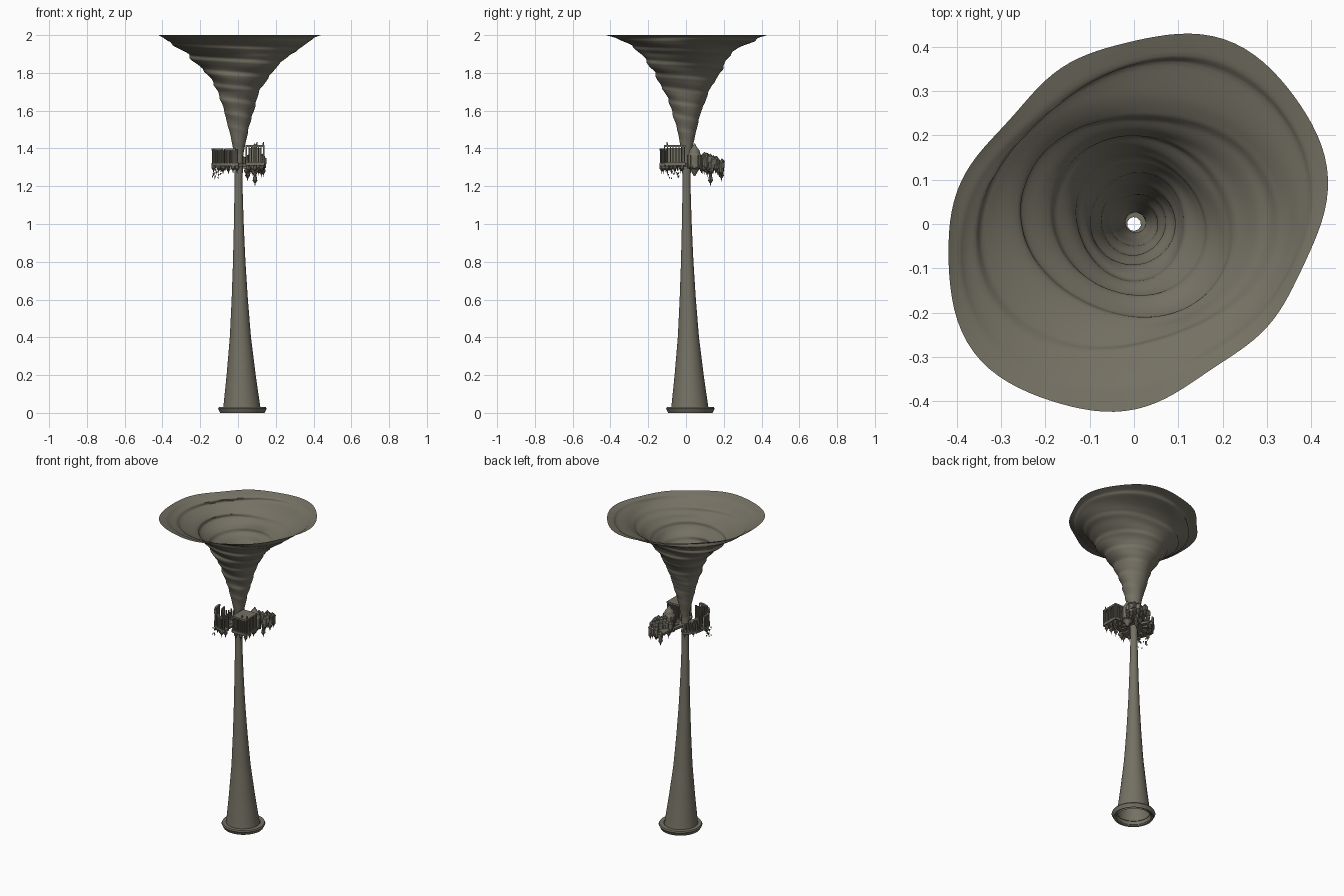
import bpy, bmesh, math, random
from mathutils import Matrix, Vector

random.seed(4)
TAU = 2 * math.pi
if "Cube" in bpy.data.objects:
    bpy.data.objects.remove(bpy.data.objects["Cube"])

stone = bpy.data.materials.new("olive_grey_stone")
stone.use_nodes = True
colour = (0.175, 0.163, 0.125, 1)
stone.diffuse_color = colour
stone.node_tree.nodes["Principled BSDF"].inputs["Base Color"].default_value = colour


def finish(name, bm, smooth_angle=None):
    mesh = bpy.data.meshes.new(name)
    bm.to_mesh(mesh)
    bm.free()
    mesh.materials.append(stone)
    obj = bpy.data.objects.new(name, mesh)
    bpy.context.collection.objects.link(obj)
    if smooth_angle:
        bpy.ops.object.select_all(action="DESELECT")
        obj.select_set(True)
        bpy.context.view_layer.objects.active = obj
        bpy.ops.object.shade_smooth_by_angle(angle=math.radians(smooth_angle))
    return obj


def lerp_profile(points, z):
    for (z0, r0), (z1, r1) in zip(points, points[1:]):
        if z <= z1:
            t = (z - z0) / (z1 - z0)
            return r0 + (r1 - r0) * t
    return points[-1][1]


def loft(name, heights, sides, place, smooth_angle):
    """Open skin through rings of points given by place(z, angle)."""
    bm = bmesh.new()
    rings = [[bm.verts.new(place(z, TAU * i / sides)) for i in range(sides)] for z in heights]
    for low, high in zip(rings, rings[1:]):
        for i in range(sides):
            j = (i + 1) % sides
            bm.faces.new((low[i], low[j], high[j], high[i]))
    return finish(name, bm, smooth_angle)


# Hollow trunk, leaning slightly off centre at the foot
TRUNK = [(0.0, 0.103), (0.03, 0.098), (0.2, 0.077), (0.4, 0.056), (0.6, 0.043),
         (0.8, 0.033), (1.0, 0.026), (1.2, 0.021), (1.38, 0.024)]


def trunk_point(z, a):
    r = lerp_profile(TRUNK, z)
    c = 0.003 + 0.018 * (1 - min(z, 1.2) / 1.2) ** 1.5
    return (c + r * math.cos(a), c + r * math.sin(a), z)


loft("trunk", [1.38 * i / 46 for i in range(47)], 48, trunk_point, 40)

# Flared collar around the foot
COLLAR = [(0.103, 0.008), (0.117, 0.0), (0.128, 0.022), (0.124, 0.03), (0.098, 0.03)]
loft("foot_collar", range(len(COLLAR)), 48,
     lambda k, a: (0.023 + COLLAR[k][0] * math.cos(a), 0.023 + COLLAR[k][0] * math.sin(a), COLLAR[k][1]), 30)

# Swirling funnel with spiral terraces and an oval rim
FUNNEL = [(1.36, 0.023), (1.4, 0.03), (1.5, 0.051), (1.6, 0.078), (1.7, 0.112), (1.8, 0.172),
          (1.85, 0.212), (1.9, 0.255), (1.94, 0.31), (1.97, 0.36), (1.985, 0.378), (2.0, 0.418)]


def funnel_point(z, a):
    t = (z - 1.36) / 0.64
    r = lerp_profile(FUNNEL, z)
    fade = min(1, (2.0 - z) / 0.03) * min(1, t * 4)
    oval = 0.11 * t ** 2 * math.cos(2 * (a - math.radians(44) + 5 * (1 - t)))
    phase = (z * 14 + a / TAU) % 1
    terrace = 0.05 * (min(phase / 0.75, (1 - phase) / 0.25) - 0.5)
    ripple = 0.02 * math.sin(3 * a + z * 40) + 0.012 * math.sin(2 * a + z * 95)
    r *= 1 + oval + fade * (terrace + ripple)
    rim = 0.006 * math.sin(7 * a) * t ** 9 * (1 - fade)
    r += rim
    return (0.004 + r * math.cos(a), 0.004 + r * math.sin(a), z)


loft("swirling_funnel", [1.36 + 0.64 * (1 - (1 - i / 110) ** 1.3) for i in range(111)],
     112, funnel_point, 50)


# Small building pieces for the floating ruins
def box(bm, x, y, z, sx, sy, sz, turn=0):
    m = Matrix.Translation((x, y, z)) @ Matrix.Rotation(turn, 4, "Z") @ Matrix.Diagonal((sx, sy, sz, 1))
    bmesh.ops.create_cube(bm, size=1, matrix=m)


def cone(bm, x, y, z0, z1, r0, r1, sides=8):
    m = Matrix.Translation((x, y, (z0 + z1) / 2))
    bmesh.ops.create_cone(bm, cap_ends=True, segments=sides, radius1=r0, radius2=r1, depth=z1 - z0, matrix=m)


def pendant(bm, x, y, top, size):
    """Turnip shaped hanging rock with a thin tip."""
    cone(bm, x, y, top - size * 0.9, top, size * 0.55, size * 0.4)
    cone(bm, x, y, top - size * 1.5, top - size * 0.9, size * 0.15, size * 0.55)
    cone(bm, x, y, top - size * 2.2, top - size * 1.5, 0.0005, size * 0.15)


def colonnade(name, start, end, radius, floor, top, pitch, lintel=True):
    """Curved deck with columns and a broken lintel, between two angles in degrees."""
    bm = bmesh.new()
    count = int(math.radians(end - start) * radius / pitch)
    for i in range(count + 1):
        a = math.radians(start + (end - start) * i / count)
        x, y = radius * math.cos(a), radius * math.sin(a)
        h = top - random.random() * 0.012
        box(bm, x * 0.88, y * 0.88, floor, radius * 0.32, pitch * 1.15, 0.014, a)
        box(bm, x, y, (floor + h) / 2, 0.007, 0.007, h - floor, a)
        box(bm, x * 0.72, y * 0.72, (floor + h) / 2, 0.007, 0.007, h - floor, a)
        if lintel and i % 5 != 4:
            box(bm, x, y, top - 0.005, 0.012, pitch * 1.1, 0.01, a)
        if i % 2 == 0:
            pendant(bm, x * random.uniform(0.75, 1), y * random.uniform(0.75, 1), floor, random.uniform(0.012, 0.024))
    return finish(name, bm)


colonnade("front_colonnade", 180, 268, 0.135, 1.315, 1.40, 0.014)
colonnade("back_colonnade", 120, 178, 0.115, 1.305, 1.36, 0.016, False)
colonnade("left_colonnade", 20, 75, 0.125, 1.30, 1.355, 0.016, False)

# Tall columned hall beside the trunk
hall = bmesh.new()
box(hall, 0.09, -0.06, 1.318, 0.1, 0.115, 0.016)
box(hall, 0.09, -0.055, 1.36, 0.07, 0.08, 0.085)
box(hall, 0.09, -0.06, 1.412, 0.1, 0.115, 0.01)
for i in range(8):
    for side in (-1, 1):
        box(hall, 0.09 + side * 0.046, -0.113 + i * 0.015, 1.365, 0.006, 0.006, 0.09)
        box(hall, 0.045 + i * 0.0128, -0.06 + side * 0.053, 1.365, 0.006, 0.006, 0.09)
for x in (0.055, 0.09, 0.125):
    for y in (-0.1, -0.06, -0.02):
        pendant(hall, x, y, 1.312, random.uniform(0.014, 0.022))
for x in (0.1, 0.134):
    cone(hall, x, -0.1, 1.41, 1.435, 0.006, 0.002)
finish("columned_hall", hall)

# Domed round tower with a tapering underside
tower = bmesh.new()
TOWER = [(1.255, 0.004), (1.285, 0.022), (1.30, 0.036), (1.36, 0.038), (1.375, 0.03),
         (1.39, 0.026), (1.405, 0.014), (1.425, 0.003)]
for (z0, r0), (z1, r1) in zip(TOWER, TOWER[1:]):
    cone(tower, 0.088, 0.045, z0, z1, r0, r1, 16)
for i in range(10):
    a = TAU * i / 10
    box(tower, 0.088 + 0.038 * math.cos(a), 0.045 + 0.038 * math.sin(a), 1.33, 0.006, 0.008, 0.07, a)
finish("domed_tower", tower)

# Hanging cluster of huts and rocks at the back
cluster = bmesh.new()
for i in range(26):
    x, y = random.uniform(0.02, 0.135), random.uniform(0.095, 0.195)
    top = 1.37 - (y - 0.09) * 0.35 - random.random() * 0.03
    box(cluster, x, y, top - 0.015, 0.022, 0.022, 0.03, random.random())
    cone(cluster, x, y, top, top + 0.016, 0.015, 0.001, 6)
    pendant(cluster, x, y, top - 0.03, random.uniform(0.014, 0.024))
box(cluster, 0.08, 0.14, 1.305, 0.1, 0.09, 0.014)
cone(cluster, 0.09, 0.13, 1.225, 1.30, 0.008, 0.008)
pendant(cluster, 0.09, 0.13, 1.25, 0.023)
finish("hanging_cluster", cluster)

# Beams tying the ruins to the trunk
beams = bmesh.new()
for degrees in range(10, 360, 35):
    a = math.radians(degrees)
    box(beams, 0.06 * math.cos(a), 0.06 * math.sin(a), 1.312, 0.09, 0.022, 0.014, a)
finish("support_beams", beams)

# Loose fragments drifting below the ruins
debris = bmesh.new()
for i in range(18):
    spot = Vector((-0.115, -0.065, 1.27)) + Vector([random.uniform(-0.03, 0.03) for _ in range(3)])
    cone(debris, spot.x, spot.y, spot.z - 0.006, spot.z + 0.005, 0.001, random.uniform(0.003, 0.006), 5)
finish("drifting_debris", debris)
